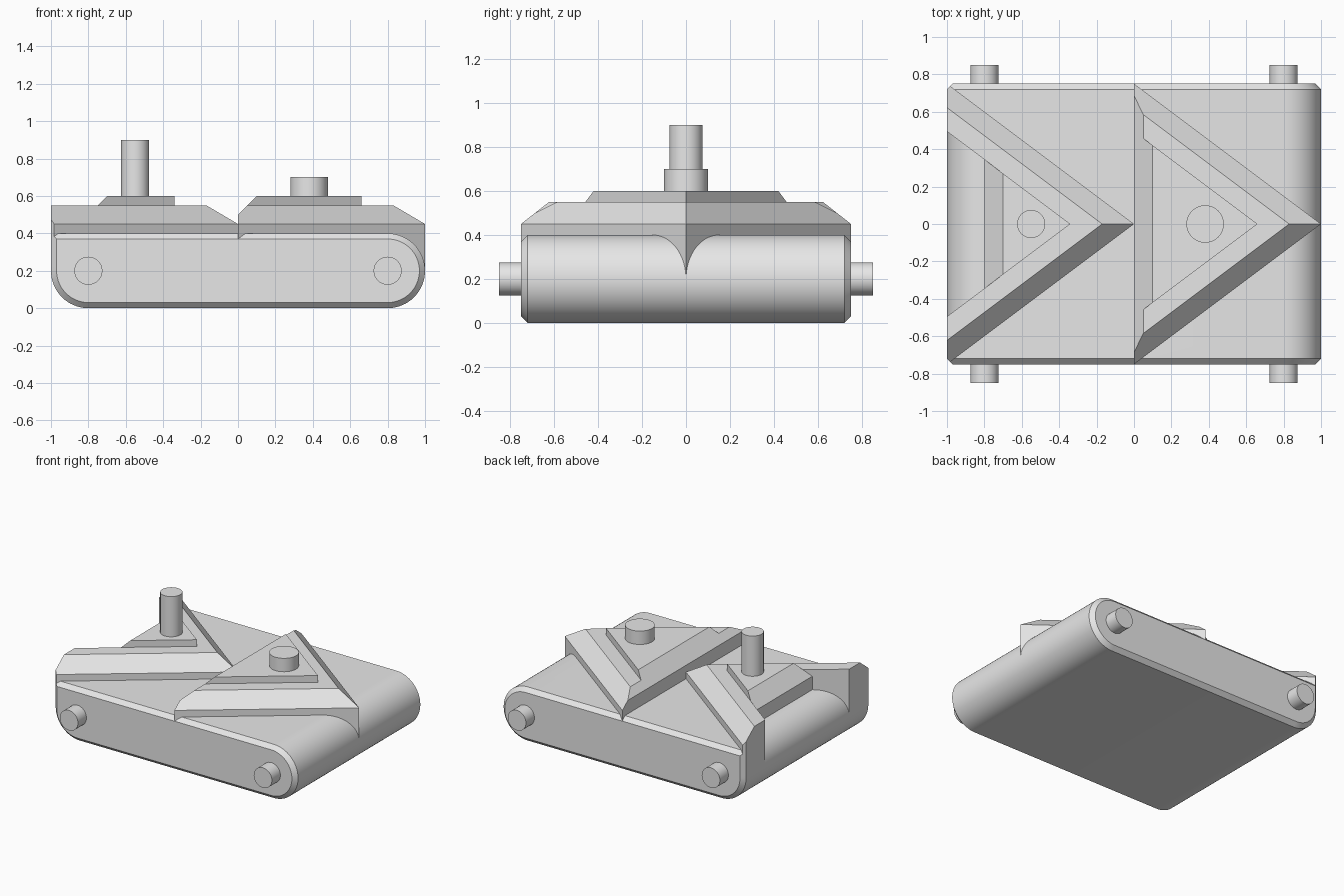
import bpy, bmesh, math
from mathutils import Matrix, Vector

cube = bpy.data.objects.get("Cube")
if cube:
    bpy.data.objects.remove(cube, do_unlink=True)

GREY = (0.8, 0.8, 0.8, 1)
grey = bpy.data.materials.new("light grey")
grey.use_nodes = True
grey.diffuse_color = GREY
grey.node_tree.nodes["Principled BSDF"].inputs["Base Color"].default_value = GREY

SLOPE = 0.75      # half width of an arrow per unit of length
FLOOR = 0.2       # arrows start inside the body


def finish(bm, name):
    bmesh.ops.remove_doubles(bm, verts=bm.verts, dist=1e-5)
    bmesh.ops.recalc_face_normals(bm, faces=bm.faces)
    mesh = bpy.data.meshes.new(name)
    bm.to_mesh(mesh)
    bm.free()
    mesh.materials.append(grey)
    obj = bpy.data.objects.new(name, mesh)
    bpy.context.collection.objects.link(obj)
    bpy.ops.object.select_all(action='DESELECT')
    obj.select_set(True)
    bpy.context.view_layer.objects.active = obj
    bpy.ops.object.shade_smooth_by_angle(angle=math.radians(30))
    return obj


def loft(rings, caps):
    """Join equal rings of points; caps lists the index loops closing the ends."""
    bm = bmesh.new()
    rows = [[bm.verts.new(p) for p in ring] for ring in rings]
    n = len(rows[0])
    for a, b in zip(rows, rows[1:]):
        for i in range(n):
            j = (i + 1) % n
            bm.faces.new((a[i], a[j], b[j], b[i]))
    for row in (rows[0], rows[-1]):
        for cap in caps:
            bm.faces.new([row[i] for i in cap])
    return bm


def slice_off(bm, point, normal):
    geom = bm.verts[:] + bm.edges[:] + bm.faces[:]
    bmesh.ops.bisect_plane(bm, geom=geom, plane_co=Vector(point),
                           plane_no=Vector(normal), clear_outer=True)
    bmesh.ops.holes_fill(bm, edges=[e for e in bm.edges if e.is_boundary], sides=0)


# Body: rounded slab whose upper left end is squared off beside the notch
def body_ring(y, r, square, steps=16):
    ring = []
    for cx, start in ((0.8, -90), (0.8, 0), (-0.8, 90), (-0.8, 180)):
        for k in range(steps + 1):
            a = math.radians(start + 90 * k / steps)
            c, s = math.cos(a), math.sin(a)
            grow = max(abs(c), abs(s)) if square and start == 90 else 1
            ring.append((cx + r * c / grow, y, 0.2 + r * s / grow))
    return ring


layers = [(-0.75, 0.17, True), (-0.72, 0.2, True), (-0.5, 0.2, True), (-0.5, 0.2, False)]
layers += [(-y, r, sq) for y, r, sq in reversed(layers)]
rings = [body_ring(*layer) for layer in layers]
finish(loft(rings, [range(len(rings[0]))]), "body")


# Arrows: a chamfered V-shaped ridge around a raised triangular core
def ridge_ring(back, outer, inner, z):
    yo, yi = SLOPE * (outer - back), SLOPE * (inner - back)
    return [(back, yo, z), (outer, 0, z), (back, -yo, z),
            (back, -yi, z), (inner, 0, z), (back, yi, z)]


def arrow(side, back, core_back):
    tip = back + 1
    inner = tip - 0.34
    bevel = ((core_back, 0, 0.5), (-1, 0, 1))
    ridge = loft([ridge_ring(back, tip, inner, FLOOR),
                  ridge_ring(back, tip, inner, 0.45),
                  ridge_ring(back, tip - 0.17, inner, 0.55)],
                 [(0, 1, 4, 5), (1, 2, 3, 4)])
    if core_back == back:
        slice_off(ridge, *bevel)
    else:
        for s in (1, -1):
            slice_off(ridge, (back, s * 0.72, 0), (-1, s, 0))
    finish(ridge, side + "_arrow_ridge")

    half = SLOPE * (inner - core_back)
    core = loft([[(core_back, half, z), (inner, 0, z), (core_back, -half, z)]
                 for z in (FLOOR, 0.6)], [(0, 1, 2)])
    slice_off(core, *bevel)
    finish(core, side + "_arrow_core")


arrow("left", 0, 0)
arrow("right", -1, -0.8)


# Round posts on the arrows and pins on the sides
def rod(name, start, end, radius):
    start, end = Vector(start), Vector(end)
    axis = end - start
    turn = axis.to_track_quat('Z', 'Y').to_matrix().to_4x4()
    bm = bmesh.new()
    bmesh.ops.create_cone(bm, cap_ends=True, segments=48, radius1=radius, radius2=radius,
                          depth=axis.length,
                          matrix=Matrix.Translation((start + end) / 2) @ turn)
    finish(bm, name)


rod("tall_post", (-0.55, 0, 0.55), (-0.55, 0, 0.9), 0.075)
rod("short_post", (0.38, 0, 0.55), (0.38, 0, 0.7), 0.1)
for x, end in ((-0.8, "right"), (0.8, "left")):
    for s, face in ((-1, "front"), (1, "back")):
        rod(face + "_" + end + "_pin", (x, s * 0.7, 0.2), (x, s * 0.85, 0.2), 0.075)
